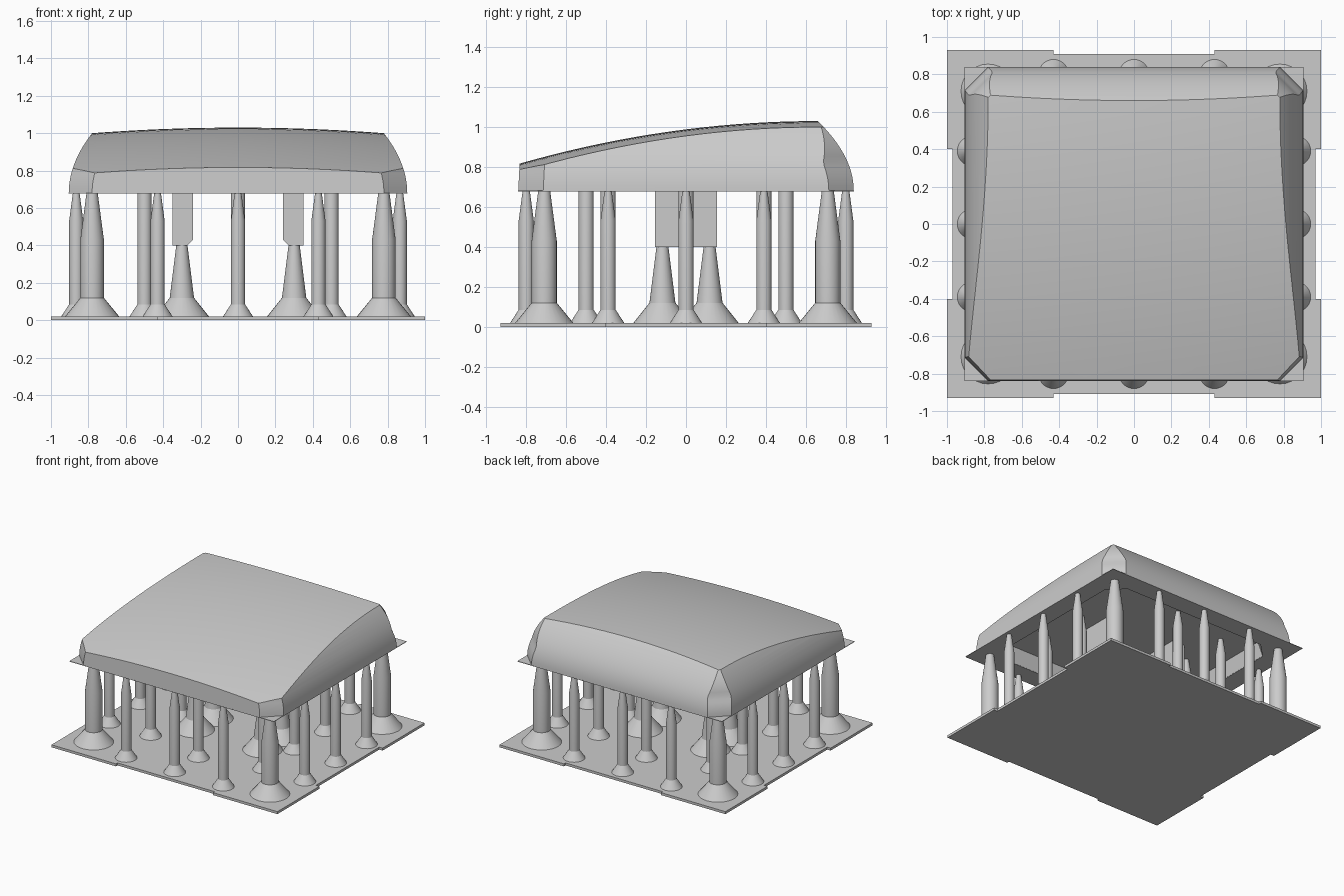
import bpy, bmesh, math

cube = bpy.data.objects.get("Cube")
if cube:
    bpy.data.objects.remove(cube, do_unlink=True)

GREY = (0.6, 0.6, 0.6, 1)
mat = bpy.data.materials.new("light_grey")
mat.use_nodes = True
mat.diffuse_color = GREY
mat.node_tree.nodes["Principled BSDF"].inputs["Base Color"].default_value = GREY


def loft(name, rings, smooth=True):
    """Closed solid through a stack of rings with equal point counts."""
    bm = bmesh.new()
    loops = [[bm.verts.new(p) for p in ring] for ring in rings]
    for a, b in zip(loops, loops[1:]):
        for i in range(len(a)):
            j = (i + 1) % len(a)
            bm.faces.new((a[i], a[j], b[j], b[i]))
    bm.faces.new(loops[0][::-1])
    bm.faces.new(loops[-1])
    bmesh.ops.recalc_face_normals(bm, faces=bm.faces)
    mesh = bpy.data.meshes.new(name)
    bm.to_mesh(mesh)
    bm.free()
    mesh.materials.append(mat)
    obj = bpy.data.objects.new(name, mesh)
    bpy.context.collection.objects.link(obj)
    if smooth:
        shade(obj)
    return obj


def shade(obj):
    bpy.ops.object.select_all(action='DESELECT')
    obj.select_set(True)
    bpy.context.view_layer.objects.active = obj
    bpy.ops.object.shade_smooth_by_angle(angle=math.radians(30))


def boolean(obj, cutter, operation):
    mod = obj.modifiers.new(operation.title(), 'BOOLEAN')
    mod.operation, mod.object, mod.solver = operation, cutter, 'EXACT'
    bpy.context.view_layer.objects.active = obj
    bpy.ops.object.modifier_apply(modifier=mod.name)
    bpy.data.objects.remove(cutter, do_unlink=True)


def octagon(hx, front, back, c, z):
    """Rectangle with chamfered corners."""
    return [(hx - c, front, z), (hx, front + c, z), (hx, back - c, z), (hx - c, back, z),
            (c - hx, back, z), (-hx, back - c, z), (-hx, front + c, z), (c - hx, front, z)]


def prism(name, outline, z0, z1):
    return loft(name, [[(x, y, z) for x, y in outline] for z in (z0, z1)], False)


# Base plate with shallow notches along each edge
quarter = [(0.97, 0.4), (1, 0.4), (1, 0.93), (0.43, 0.93), (0.43, 0.91)]
half = quarter + [(-x, y) for x, y in reversed(quarter)]
prism("base_plate", half + [(-x, -y) for x, y in half], 0, 0.02)

# Cap walls: curved inwards towards the top
RIM, ROOF = 0.68, 0.80
walls = []
for i in range(17):
    z = RIM + 0.4 * i / 16
    h = z - RIM
    chamfer = 0.125 * min(1, max(0.02, (1.02 - z) / 0.2))
    walls.append(octagon(0.905 - 0.125 * (h / 0.32) ** 2, -0.84 + 0.05 * h,
                         0.84 - 0.18 * (h / 0.35) ** 2, chamfer, z))
cap = loft("cap", walls, False)


# Crowned, forward-sloping top surface
def crown(x, y):
    return 1.03 - 0.215 * ((0.66 - y) / 1.5) ** 2 - 0.03 * (x / 0.78) ** 2


slices = []
for i in range(25):
    y = -1 + 2 * i / 24
    arc = [(x / 12, y, crown(x / 12, y)) for x in range(-12, 13)]
    slices.append([(1, y, 0.5), (-1, y, 0.5)] + arc)
boolean(cap, loft("crown_cutter", slices, False), 'INTERSECT')

# Hollow underside
cavity = loft("cavity_cutter", [octagon(0.77, -0.70, 0.70, 0.12, 0.6),
                                octagon(0.73, -0.66, 0.66, 0.12, ROOF)], False)
boolean(cap, cavity, 'DIFFERENCE')
shade(cap)

# Thin square rim with the same opening
rim = prism("cap_rim", [(-0.905, -0.84), (0.905, -0.84), (0.905, 0.84), (-0.905, 0.84)],
            RIM - 0.003, RIM + 0.001)
opening = loft("rim_cutter", [octagon(0.755, -0.685, 0.685, 0.12, z) for z in (0.6, 0.75)], False)
boolean(rim, opening, 'DIFFERENCE')

# Two stems, chamfered on their inner lower edge
stem = [(0.24, ROOF), (0.24, 0.43), (0.27, 0.4), (0.35, 0.4), (0.35, ROOF)]
for side, label in ((1, "left"), (-1, "right")):
    loft(label + "_stem", [[(side * x, y, z) for x, z in stem] for y in (-0.155, 0.155)], False)


# Turned support pillars
def pillar(name, x, y, profile, sides=28):
    angles = [math.tau * i / sides for i in range(sides)]
    loft(name, [[(x + r * math.cos(a), y + r * math.sin(a), z) for a in angles]
                for r, z in profile])


corner = [(0.145, 0.02), (0.063, 0.12), (0.063, 0.43), (0.03, RIM)]
edge = [(0.08, 0.02), (0.038, 0.085), (0.038, 0.53), (0.018, RIM)]
inner = [(0.08, 0.02), (0.038, 0.085), (0.038, 0.67), (0.018, ROOF)]
short = [(0.145, 0.02), (0.065, 0.12), (0.03, 0.4)]

for sx in (-1, 1):
    for sy in (-1, 1):
        pillar("corner_pillar", sx * 0.78, sy * 0.71, corner)
        pillar("stem_support", sx * 0.3, sy * 0.118, short)
for s in (-1, 1):
    pillar("inner_pillar", 0, s * 0.5, inner)
    for k in (-1, 0, 1):
        pillar("end_pillar", k * 0.43, s * 0.8, edge)
        pillar("side_pillar", s * 0.865, k * 0.39, edge)
        pillar("inner_pillar", s * 0.5, k * 0.39, inner)
